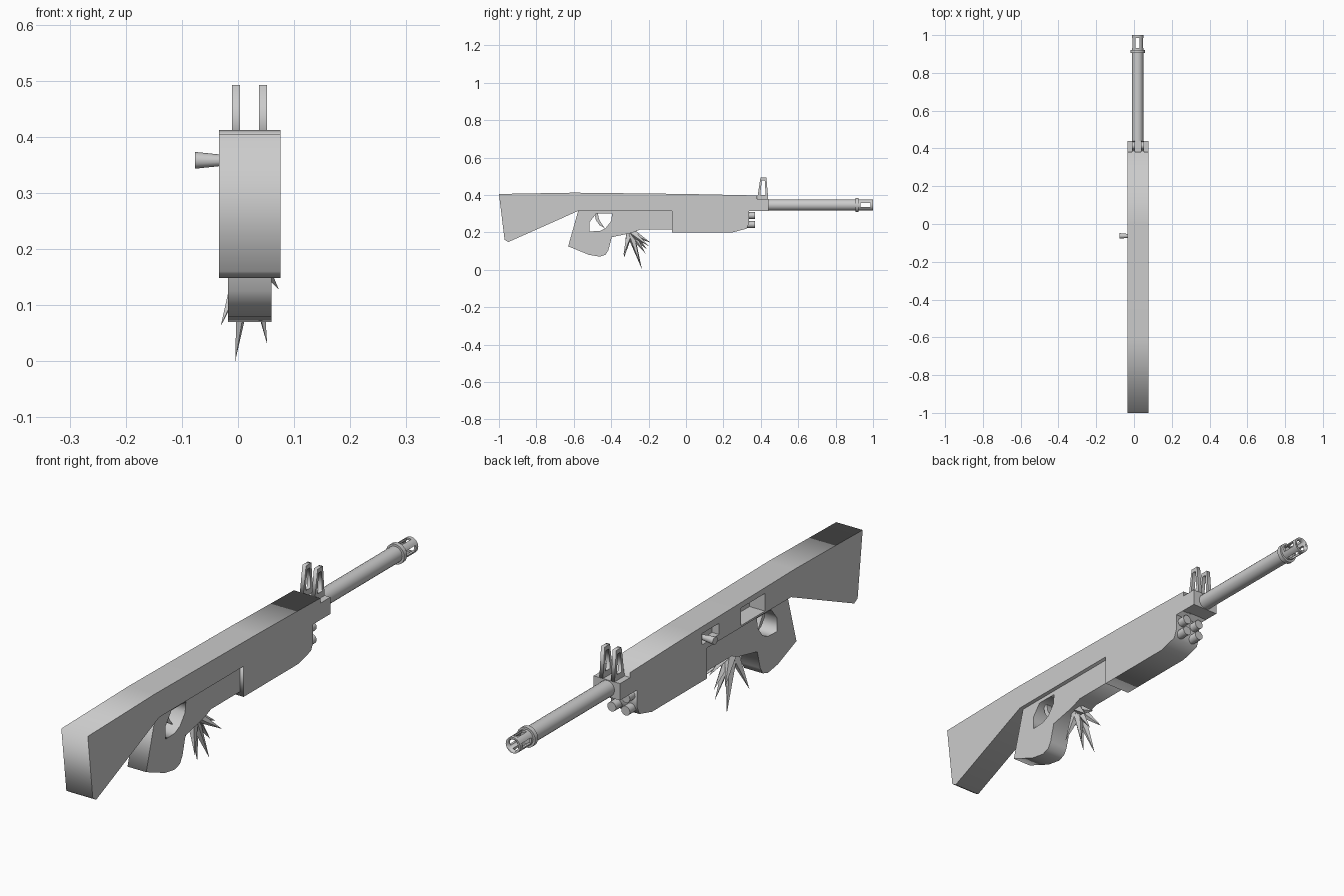
import bpy, math
from mathutils import Vector

if "Cube" in bpy.data.objects:
    bpy.data.objects.remove(bpy.data.objects["Cube"])

CX = 0.021  # centre plane of the body


def activate(ob):
    bpy.ops.object.select_all(action='DESELECT')
    ob.select_set(True)
    bpy.context.view_layer.objects.active = ob


def plate(name, x0, x1, *outlines):
    """Extrude side-view (y, z) outlines along x; later outlines are holes."""
    cu = bpy.data.curves.new(name, 'CURVE')
    cu.dimensions = '2D'
    cu.fill_mode = 'BOTH'
    cu.extrude = (x1 - x0) / 2
    for pts in outlines:
        sp = cu.splines.new('POLY')
        sp.points.add(len(pts) - 1)
        for p, (y, z) in zip(sp.points, pts):
            p.co = (y, z, 0, 1)
        sp.use_cyclic_u = True
    ob = bpy.data.objects.new(name, cu)
    bpy.context.collection.objects.link(ob)
    ob.location.x = (x0 + x1) / 2
    ob.rotation_euler = (math.pi / 2, 0, math.pi / 2)
    activate(ob)
    bpy.ops.object.convert(target='MESH')
    return bpy.context.object


def box(name, lo, hi):
    bpy.ops.mesh.primitive_cube_add(size=1, location=[(a + b) / 2 for a, b in zip(lo, hi)])
    ob = bpy.context.object
    ob.name = name
    ob.scale = [b - a for a, b in zip(lo, hi)]
    return ob


def rod(name, a, b, r1, r2=None, sides=16, smooth=True):
    """Cylinder or cone from point a to point b."""
    a, b = Vector(a), Vector(b)
    bpy.ops.mesh.primitive_cone_add(vertices=sides, radius1=r1, radius2=r1 if r2 is None else r2,
                                    depth=(b - a).length, location=(a + b) / 2)
    ob = bpy.context.object
    ob.name = name
    ob.rotation_euler = (b - a).to_track_quat('Z', 'Y').to_euler()
    if smooth:
        bpy.ops.object.shade_smooth_by_angle(angle=math.radians(35))
    return ob


def cut(ob, cutter):
    m = ob.modifiers.new('cut', 'BOOLEAN')
    m.operation = 'DIFFERENCE'
    m.solver = 'EXACT'
    m.object = cutter
    bpy.context.view_layer.update()
    activate(ob)
    bpy.ops.object.modifier_apply(modifier=m.name)
    bpy.data.objects.remove(cutter)


# stock and upper body in one long slab, with two recesses on the left side
body = plate('stock_body', -0.034, 0.076, [
    (-1, 0.405), (-0.6, 0.412), (0, 0.405), (0.38, 0.397), (0.38, 0.315),
    (-0.575, 0.315), (-0.95, 0.148), (-0.97, 0.16)])
cut(body, box('port_cutter', (-0.1, -0.42, 0.322), (0.03, -0.278, 0.388)))
cut(body, box('bolt_slot_cutter', (-0.1, -0.148, 0.338), (-0.005, -0.045, 0.38)))

# front block and fore-end
box('front_block', (-0.034, 0.375, 0.315), (0.076, 0.44, 0.378))
plate('fore_end', -0.034, 0.076, [
    (-0.075, 0.32), (-0.075, 0.2), (0.25, 0.2), (0.325, 0.22), (0.338, 0.25), (0.338, 0.32)])

# pegs on the fore-end face
for x in (-0.008, 0.05):
    for z in (0.242, 0.29):
        rod('front_peg', (x, 0.32, z), (x, 0.37, z), 0.018, sides=12)

# narrower grip with finger opening
plate('grip', -0.018, 0.06, [
    (-0.575, 0.32), (-0.63, 0.125), (-0.52, 0.08), (-0.46, 0.07), (-0.43, 0.08),
    (-0.415, 0.105), (-0.397, 0.174), (-0.29, 0.197), (-0.245, 0.215),
    (-0.07, 0.215), (-0.07, 0.32)],
    [(-0.515, 0.205), (-0.515, 0.255), (-0.48, 0.3), (-0.395, 0.3), (-0.4, 0.26), (-0.43, 0.222), (-0.46, 0.207)])

# curved trigger
plate('trigger', 0.01, 0.032, [
    (-0.49, 0.305), (-0.482, 0.265), (-0.462, 0.238), (-0.432, 0.22),
    (-0.45, 0.245), (-0.465, 0.27), (-0.472, 0.305)])

# flared bolt handle
rod('bolt_handle', (0.0, -0.063, 0.358), (-0.077, -0.063, 0.358), 0.007, 0.015, 12)

# two open sight posts
for x in (-0.011, 0.037):
    plate('sight_post', x, x + 0.015,
          [(0.38, 0.375), (0.44, 0.375), (0.43, 0.492), (0.398, 0.492)],
          [(0.397, 0.4), (0.426, 0.4), (0.421, 0.476), (0.405, 0.476)])

# barrel, collar and slotted muzzle
BX, BZ = 0.019, 0.346
rod('barrel', (BX, 0.43, BZ), (BX, 0.925, BZ), 0.03, sides=20)
rod('muzzle_collar', (BX, 0.905, BZ), (BX, 0.922, BZ), 0.038, sides=20)
muzzle = rod('muzzle', (BX, 0.915, BZ), (BX, 1.0, BZ), 0.03, sides=20)
cut(muzzle, rod('bore_cutter', (BX, 0.92, BZ), (BX, 1.1, BZ), 0.022, sides=20))
for w, h in ((0.01, 0.05), (0.05, 0.01)):
    cut(muzzle, box('slot_cutter', (BX - w, 0.932, BZ - h), (BX + w, 0.986, BZ + h)))

# cluster of spikes under the grip, fanning out to these tips
root = Vector((CX, -0.3, 0.205))
tips = [(-0.005, -0.235, 0.0), (0.052, -0.245, 0.03), (-0.031, -0.332, 0.062),
        (0.073, -0.2, 0.127), (0.04, -0.19, 0.145), (0.035, -0.215, 0.085),
        (0.055, -0.335, 0.075), (-0.015, -0.21, 0.11)]
for t in tips:
    d = Vector(t) - root
    base = root + d * 0.12
    rod('spike', base, t, 0.02, 0.0, 4, False)
    rod('spike_root', base, root - d.normalized() * 0.015, 0.02, 0.0, 4, False)
